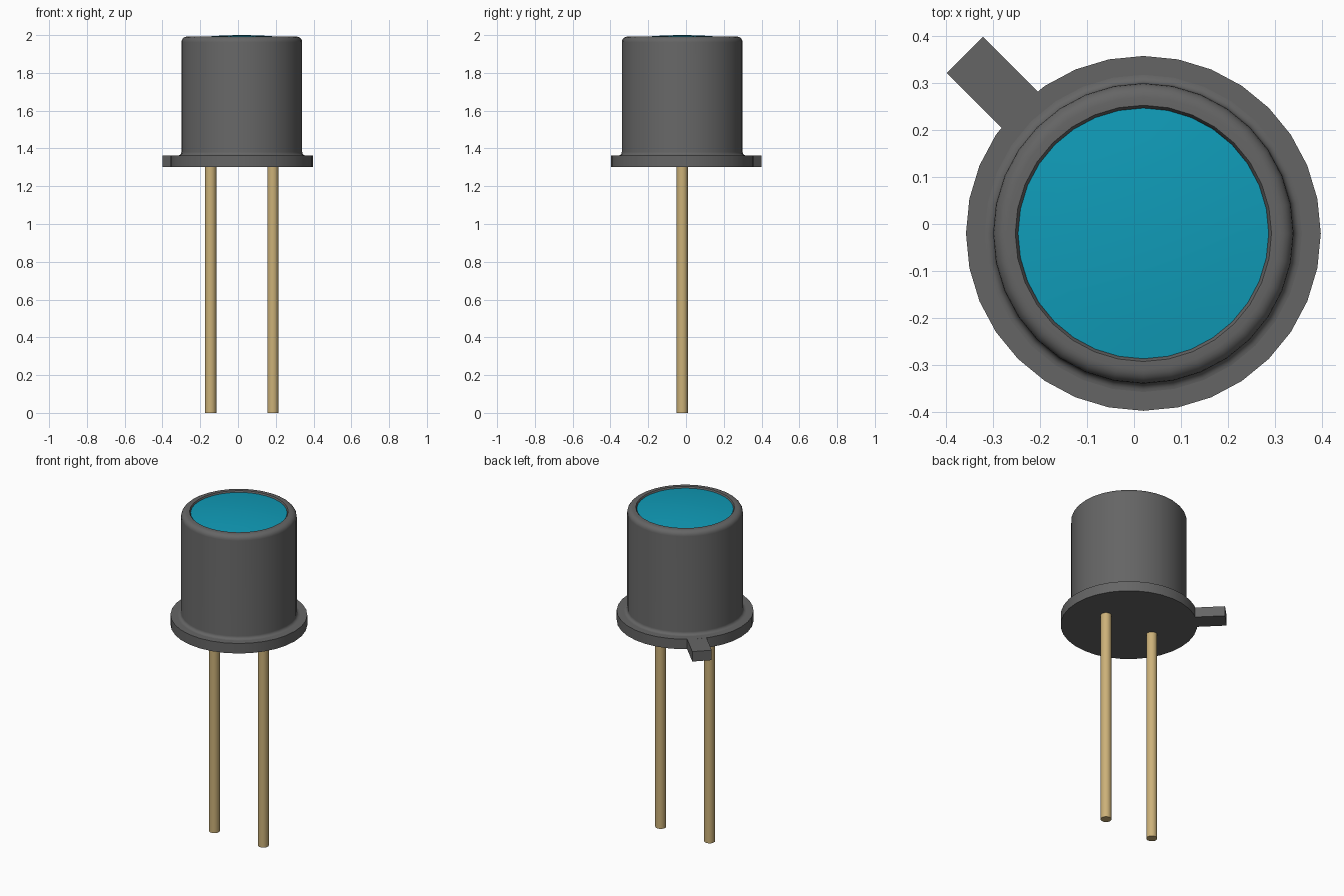
import bpy, bmesh, math
from mathutils import Matrix, Vector

if "Cube" in bpy.data.objects:
    bpy.data.objects.remove(bpy.data.objects["Cube"])

CX, CY = 0.02, -0.02   # axis of the can
SIDES = 32


def material(name, color):
    m = bpy.data.materials.new(name)
    m.use_nodes = True
    m.diffuse_color = (*color, 1)
    m.node_tree.nodes["Principled BSDF"].inputs["Base Color"].default_value = (*color, 1)
    return m


grey = material("dark grey metal", (0.13, 0.13, 0.13))
teal = material("teal glass", (0.005, 0.33, 0.48))
gold = material("pale gold", (0.60, 0.44, 0.19))


def finish(bm, name, mat, smooth=True):
    bmesh.ops.recalc_face_normals(bm, faces=bm.faces)
    mesh = bpy.data.meshes.new(name)
    bm.to_mesh(mesh)
    bm.free()
    mesh.materials.append(mat)
    obj = bpy.data.objects.new(name, mesh)
    bpy.context.collection.objects.link(obj)
    if smooth:
        bpy.ops.object.select_all(action='DESELECT')
        obj.select_set(True)
        bpy.context.view_layer.objects.active = obj
        bpy.ops.object.shade_smooth_by_angle(angle=math.radians(35))
    return obj


def lathe(name, profile, mat, x=CX, y=CY, sides=SIDES):
    """Spin a (radius, height) profile around a vertical axis."""
    bm = bmesh.new()
    verts = [bm.verts.new((r, 0, z)) for r, z in profile]
    edges = [bm.edges.new(pair) for pair in zip(verts, verts[1:])]
    bmesh.ops.spin(bm, geom=verts + edges, cent=(0, 0, 0), axis=(0, 0, 1),
                   angle=math.tau, steps=sides, use_duplicate=False)
    bmesh.ops.remove_doubles(bm, verts=bm.verts, dist=1e-5)
    bmesh.ops.translate(bm, verts=bm.verts, vec=(x, y, 0))
    return finish(bm, name, mat)


def arc(r, z, radius, start, end, steps=5):
    angles = [math.radians(start + (end - start) * i / steps) for i in range(steps + 1)]
    return [(r + radius * math.cos(a), z + radius * math.sin(a)) for a in angles]


# Base flange
lathe("base_flange", [(0, 1.302), (0.378, 1.302), (0.378, 1.363), (0, 1.363)], grey)

# Can with a filleted foot, rounded shoulder and an opening for the window
can = arc(0.338, 1.381, 0.018, 270, 180) + arc(0.29, 1.962, 0.03, 0, 90)
can += [(0.273, 1.992), (0.267, 1.982), (0.267, 1.93)]
lathe("can", can, grey)

# Shallow domed window
dome = [(0.267 * t, 2 - 0.016 * t * t) for t in (0, 0.25, 0.5, 0.75, 1)]
lathe("window", dome + [(0.267, 1.94), (0, 1.94)], teal)

# Index tab pointing diagonally outward
bm = bmesh.new()
inner, outer = 0.33, 0.538
bmesh.ops.create_cube(bm, size=1)
bmesh.ops.scale(bm, verts=bm.verts, vec=(outer - inner, 0.109, 0.0606))
bmesh.ops.translate(bm, verts=bm.verts, vec=((inner + outer) / 2, 0, 1.3325))
bmesh.ops.rotate(bm, verts=bm.verts, cent=(0, 0, 0),
                 matrix=Matrix.Rotation(math.radians(135), 3, 'Z'))
bmesh.ops.translate(bm, verts=bm.verts, vec=Vector((CX, CY, 0)))
finish(bm, "index_tab", grey, smooth=False)

# Two lead pins
for name, side in (("right_pin", -1), ("left_pin", 1)):
    lathe(name, [(0, 0), (0.03, 0), (0.03, 1.31), (0, 1.31)], gold,
          x=CX + side * 0.165, sides=20)
